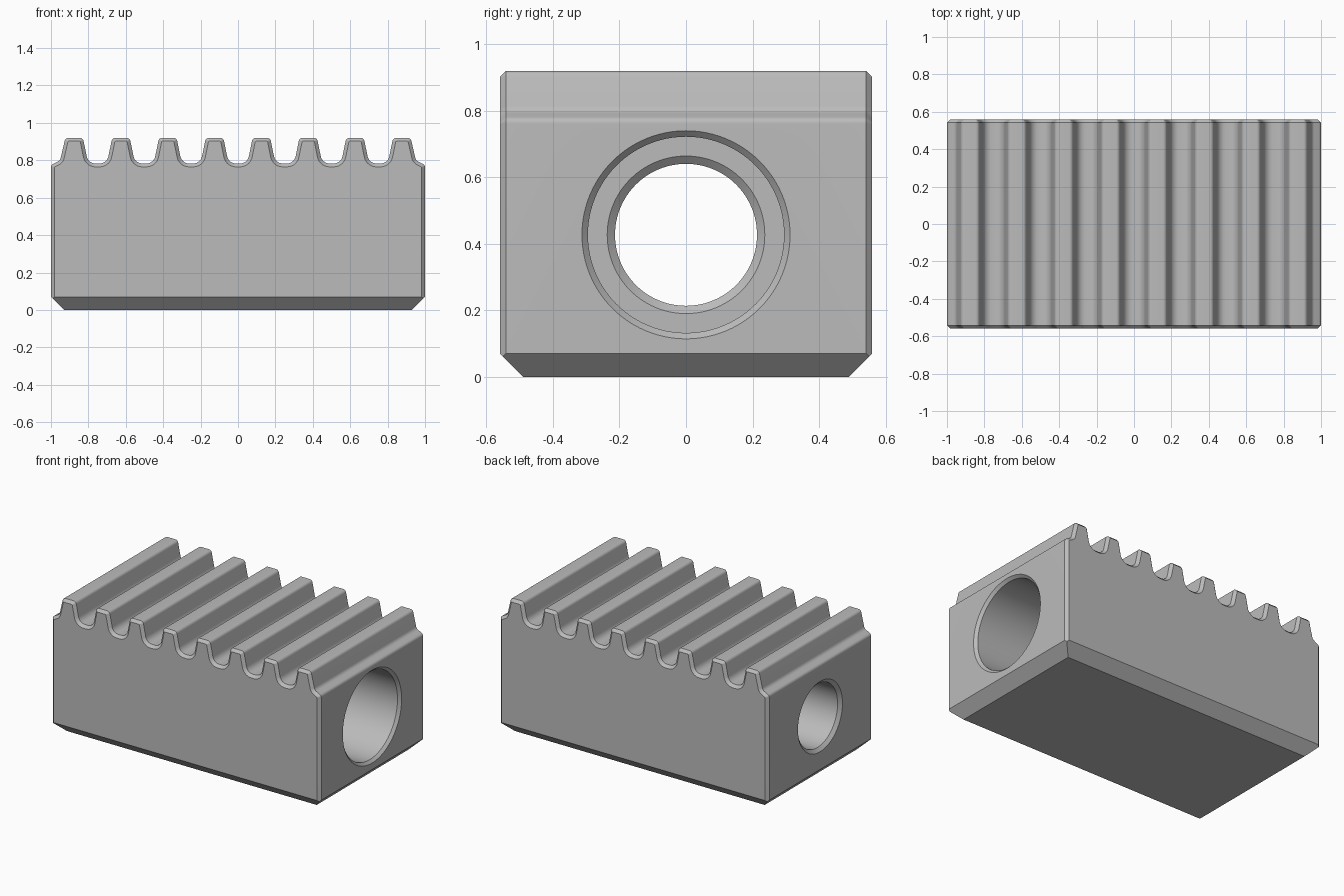
import bpy
import bmesh
import math
from mathutils import Vector

HALF_X, HALF_Y = 1.0, 0.56
TOP, ROOT = 0.92, 0.783
PITCH, TEETH = 0.2503, 8
EDGE, FOOT = 0.018, 0.07
BORE_Z = 0.427

if "Cube" in bpy.data.objects:
    bpy.data.objects.remove(bpy.data.objects["Cube"])

steel = bpy.data.materials.new("light grey steel")
steel.use_nodes = True
grey = (0.5, 0.5, 0.5, 1.0)
steel.diffuse_color = grey
steel.node_tree.nodes["Principled BSDF"].inputs["Base Color"].default_value = grey


def rounded(corners, steps=7):
    """Replace each (x, z, radius) corner of a closed outline by an arc."""
    points = []
    for i, (x, z, radius) in enumerate(corners):
        p = Vector((x, z))
        if radius == 0:
            points.append(p)
            continue
        a = (Vector(corners[i - 1][:2]) - p).normalized()
        b = (Vector(corners[(i + 1) % len(corners)][:2]) - p).normalized()
        half = a.angle(b) / 2
        centre = p + (a + b).normalized() * radius / math.sin(half)
        start = p + a * radius / math.tan(half) - centre
        end = p + b * radius / math.tan(half) - centre
        sweep = start.angle_signed(end)
        for k in range(steps + 1):
            t = sweep * k / steps
            c, s = math.cos(t), math.sin(t)
            points.append(centre + Vector((start.x * c + start.y * s,
                                           start.y * c - start.x * s)))
    return points


def inset(points, amount):
    """Offset a clockwise outline inward with mitred corners."""
    result = []
    for i, p in enumerate(points):
        d1 = (p - points[i - 1]).normalized()
        d2 = (points[(i + 1) % len(points)] - p).normalized()
        n1, n2 = Vector((d1.y, -d1.x)), Vector((d2.y, -d2.x))
        result.append(p + (n1 + n2) * amount / (1 + n1.dot(n2)))
    return result


def make_object(name, bm):
    bmesh.ops.recalc_face_normals(bm, faces=bm.faces)
    mesh = bpy.data.meshes.new(name)
    bm.to_mesh(mesh)
    bm.free()
    mesh.materials.append(steel)
    obj = bpy.data.objects.new(name, mesh)
    bpy.context.collection.objects.link(obj)
    return obj


# Serrated outline, clockwise from the lower left corner
outline = [(-HALF_X, 0, 0), (-HALF_X, 0.775, 0.022)]
for i in range(TEETH):
    x = (i - (TEETH - 1) / 2) * PITCH
    left_root = 0.8 if i == 0 else ROOT
    right_root = 0.8 if i == TEETH - 1 else ROOT
    outline += [(x - 0.075, left_root, 0.03 if i == 0 else 0.048),
                (x - 0.047, TOP, 0.021), (x + 0.047, TOP, 0.021),
                (x + 0.075, right_root, 0.03 if i == TEETH - 1 else 0.048)]
outline += [(HALF_X, 0.775, 0.022), (HALF_X, 0, 0)]
full = rounded(outline)
small = inset(full, EDGE)
for p in small:
    p.y = 0 if p.y < 0.1 else p.y

# Block body lofted through four sections, giving chamfered end edges
bm = bmesh.new()
rings = []
for y, section in ((-HALF_Y, small), (EDGE - HALF_Y, full),
                   (HALF_Y - EDGE, full), (HALF_Y, small)):
    rings.append([bm.verts.new((p.x, y, p.y)) for p in section])
for r1, r2 in zip(rings, rings[1:]):
    for i in range(len(r1)):
        bm.faces.new((r1[i - 1], r1[i], r2[i], r2[i - 1]))
bm.faces.new(rings[0])
bm.faces.new(rings[-1])

# Bottom chamfer on all four sides
for nx, ny in ((1, 0), (-1, 0), (0, 1), (0, -1)):
    edge_point = (nx * HALF_X, ny * HALF_Y, FOOT)
    cut = bmesh.ops.bisect_plane(
        bm, geom=bm.verts[:] + bm.edges[:] + bm.faces[:], dist=1e-6,
        plane_co=edge_point, plane_no=(nx, ny, -1), clear_outer=True)
    bmesh.ops.holes_fill(bm, edges=[e for e in bm.edges if e.is_boundary], sides=0)
bmesh.ops.remove_doubles(bm, verts=bm.verts, dist=1e-5)
block = make_object("serrated_block", bm)

# Stepped bore cutter: narrow from the right end, wide from the left end
bore = [(-1.1, 0.337), (-0.98, 0.2135), (-0.02, 0.2135), (0, 0.237),
        (0, 0.295), (0.982, 0.295), (1.1, 0.413)]
bore[0] = (-1.1, 0.2135 + 0.12 * 0.0235 / 0.02)
bm = bmesh.new()
SIDES = 96
rings = [[bm.verts.new((x, r * math.cos(k * math.tau / SIDES),
                        BORE_Z + r * math.sin(k * math.tau / SIDES)))
          for k in range(SIDES)] for x, r in bore]
for r1, r2 in zip(rings, rings[1:]):
    for k in range(SIDES):
        bm.faces.new((r1[k - 1], r1[k], r2[k], r2[k - 1]))
bm.faces.new(rings[0])
bm.faces.new(rings[-1])
cutter = make_object("bore_cutter", bm)
cutter.hide_render = True

# Cut the bore and finish the shading
mod = block.modifiers.new("bore", "BOOLEAN")
mod.operation = "DIFFERENCE"
mod.solver = "EXACT"
mod.object = cutter
bpy.ops.object.select_all(action="DESELECT")
block.select_set(True)
bpy.context.view_layer.objects.active = block
bpy.ops.object.modifier_apply(modifier=mod.name)
bpy.data.objects.remove(cutter)
bpy.ops.object.shade_smooth_by_angle(angle=math.radians(30))
